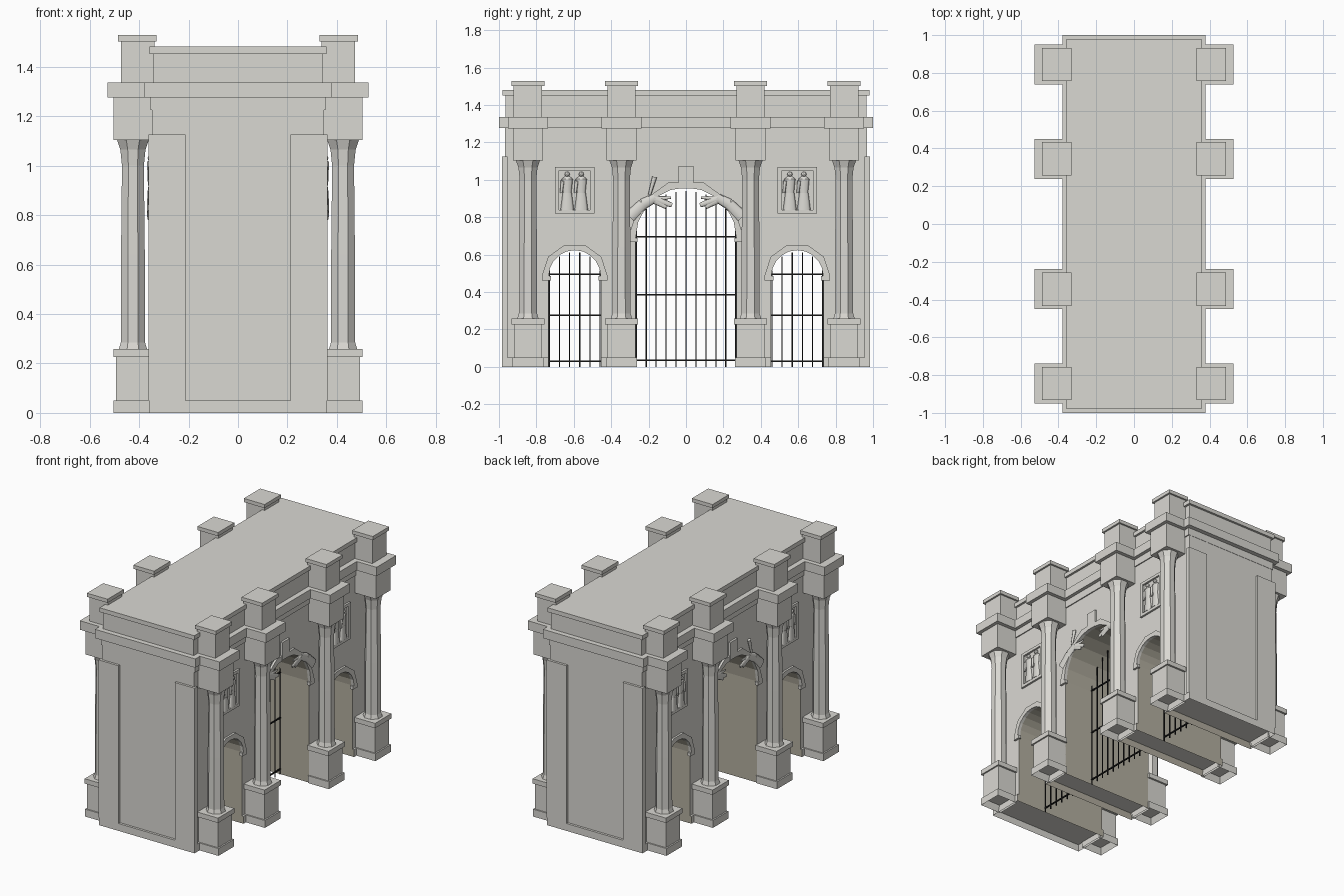
import bpy, bmesh, math
from mathutils import Vector, Matrix

if "Cube" in bpy.data.objects:
    bpy.data.objects.remove(bpy.data.objects["Cube"])


def material(name, rgb):
    m = bpy.data.materials.new(name)
    m.diffuse_color = (*rgb, 1)
    m.use_nodes = True
    m.node_tree.nodes["Principled BSDF"].inputs["Base Color"].default_value = m.diffuse_color
    return m


STONE = material("pale stone", (0.70, 0.69, 0.65))
INNER = material("passage stone", (0.45, 0.425, 0.35))
IRON = material("black iron", (0.012, 0.012, 0.012))
COLUMN_Y = (-0.845, -0.345, 0.345, 0.845)


def finish(name, bm, mats=(STONE,), mirror=False, smooth=False):
    bmesh.ops.recalc_face_normals(bm, faces=bm.faces)
    me = bpy.data.meshes.new(name)
    bm.to_mesh(me)
    bm.free()
    for m in mats:
        me.materials.append(m)
    ob = bpy.data.objects.new(name, me)
    bpy.context.collection.objects.link(ob)
    if mirror:
        ob.modifiers.new("mirror", 'MIRROR').use_axis = (True, False, False)
    if smooth:
        for p in me.polygons:
            p.use_smooth = len(p.vertices) == 4
    return ob


def box(bm, x0, x1, y0, y1, z0, z1, hollow=0, depth=0):
    m = Matrix.Translation(((x0+x1)/2, (y0+y1)/2, (z0+z1)/2)) @ Matrix.Diagonal((x1-x0, y1-y0, z1-z0, 1))
    vs = bmesh.ops.create_cube(bm, size=1, matrix=m)["verts"]
    if hollow:  # recess in the underside
        bm.normal_update()
        f = [f for f in {f for v in vs for f in v.link_faces} if f.normal.z < -0.9]
        bmesh.ops.inset_region(bm, faces=f, thickness=hollow)
        bmesh.ops.translate(bm, verts=list(f[0].verts), vec=(0, 0, depth))


def limb(bm, p, q, r0, r1, flat=0.4, sides=8):
    # tapered limb between two points, flattened in x
    p, q = Vector(p), Vector(q)
    d = (q - p).normalized()
    w = d.cross(Vector((1, 0, 0))).normalized()
    rings = []
    for c, r in ((p, r0), (q, r1)):
        rings.append([bm.verts.new(c + w*r*math.cos(a) + Vector((r*flat*math.sin(a), 0, 0)))
                      for a in (2*math.pi*i/sides for i in range(sides))])
    for i in range(sides):
        j = (i+1) % sides
        bm.faces.new((rings[0][i], rings[0][j], rings[1][j], rings[1][i]))
    bm.faces.new(rings[0])
    bm.faces.new(rings[1])


def ball(bm, c, r):
    bmesh.ops.create_icosphere(bm, subdivisions=2, radius=r, matrix=Matrix.Translation(c))


# openings: centre y, half width, spring height
ARCHES = ((-0.595, 0.14, 0.485), (0, 0.27, 0.69), (0.595, 0.14, 0.485))


def arc(cy, r, z, n=10):
    return [(cy - r*math.cos(math.pi*i/n), z + r*math.sin(math.pi*i/n)) for i in range(n+1)]


# main wall with three arched passages
bm = bmesh.new()
outline = [(-0.967, 0.045)]
for cy, r, z in ARCHES:
    outline += [(cy-r, 0.045)] + arc(cy, r, z) + [(cy+r, 0.045)]
outline += [(0.967, 0.045), (0.967, 1.28), (-0.967, 1.28)]
f = bm.faces.new([bm.verts.new((-0.347, y, z)) for y, z in outline])
ext = bmesh.ops.extrude_face_region(bm, geom=[f])["geom"]
bmesh.ops.translate(bm, verts=[v for v in ext if isinstance(v, bmesh.types.BMVert)], vec=(0.694, 0, 0))
bm.normal_update()
for f in bm.faces:
    c = f.calc_center_median()
    if abs(f.normal.x) < 0.5 and len(f.verts) == 4 and abs(c.y) < 0.8 and 0.1 < c.z < 1.1:
        f.material_index = 1
finish("arch_wall", bm, (STONE, INNER))

# shallow band under the cornice
bm = bmesh.new()
box(bm, -0.354, 0.354, -0.969, 0.969, 1.225, 1.28)
finish("architrave", bm)

# hollow footings of the four piers
bm = bmesh.new()
for y0, y1 in ((-0.983, -0.735), (-0.455, -0.27), (0.27, 0.455), (0.735, 0.983)):
    box(bm, -0.36, 0.36, y0, y1, 0, 0.05, 0.015, 0.04)
bm.normal_update()
for f in bm.faces:
    c = f.calc_center_median()
    if abs(f.normal.y) > 0.9 and abs(c.y) < 0.9:
        f.material_index = 1
finish("pier_footings", bm, (STONE, INNER))

# raised strips wrapping the four corners
bm = bmesh.new()
for s in (-1, 1):
    a, b = sorted((s*0.955, s*0.983))
    box(bm, 0.212, 0.362, a, b, 0.05, 1.125)
finish("corner_strips", bm, mirror=True)

# cornice, attic and attic cap
bm = bmesh.new()
box(bm, -0.378, 0.378, -1, 1, 1.276, 1.336)
finish("cornice", bm)
bm = bmesh.new()
box(bm, -0.342, 0.342, -0.965, 0.965, 1.336, 1.455)
finish("attic", bm)
bm = bmesh.new()
box(bm, -0.357, 0.357, -0.98, 0.98, 1.452, 1.481)
finish("attic_cap", bm)

# pedestals, entablature blocks and attic piers at each column
ped, ent, pier = bmesh.new(), bmesh.new(), bmesh.new()
for y in COLUMN_Y:
    box(ped, 0.345, 0.503, y-0.084, y+0.084, 0, 0.05, 0.02, 0.045)
    box(ped, 0.345, 0.493, y-0.075, y+0.075, 0.05, 0.23)
    box(ped, 0.345, 0.503, y-0.088, y+0.088, 0.226, 0.259)
    box(ent, 0.34, 0.503, y-0.08, y+0.08, 1.103, 1.278)
    box(ent, 0.34, 0.527, y-0.106, y+0.106, 1.275, 1.336)
    box(pier, 0.337, 0.474, y-0.076, y+0.076, 1.336, 1.507)
    box(pier, 0.33, 0.486, y-0.088, y+0.088, 1.503, 1.528)
finish("pedestals", ped, mirror=True)
finish("entablature_blocks", ent, mirror=True)
finish("attic_piers", pier, mirror=True)

# eight-sided columns with flared ends
bm = bmesh.new()
PROFILE = ((0.257, 0.062), (0.285, 0.053), (0.64, 0.052), (1.0, 0.048), (1.065, 0.055), (1.105, 0.07))
for y in COLUMN_Y:
    rings = [[bm.verts.new((0.425 + r*math.cos(a), y + r*math.sin(a), z))
              for a in (math.pi*(i+0.5)/4 for i in range(8))] for z, r in PROFILE]
    for a, b in zip(rings, rings[1:]):
        for i in range(8):
            j = (i+1) % 8
            bm.faces.new((a[i], a[j], b[j], b[i]))
    bm.faces.new(rings[0])
    bm.faces.new(rings[-1])
finish("columns", bm, mirror=True)

# raised arch bands with a faceted outer edge, imposts and keystone
bm = bmesh.new()
for (cy, r, z), w in zip(ARCHES, (0.036, 0.04, 0.036)):
    coarse = arc(cy, r+w, z, 5)
    outer = []
    for a, b in zip(coarse, coarse[1:]):
        outer += [a, ((a[0]+b[0])/2, (a[1]+b[1])/2)]
    outer.append(coarse[-1])
    inner = arc(cy, r-0.001, z)
    sec = [[bm.verts.new((x, *p)) for x, p in ((0.34, i), (0.361, i), (0.361, o), (0.34, o))]
           for i, o in zip(inner, outer)]
    for a, b in zip(sec, sec[1:]):
        for k in range(4):
            bm.faces.new((a[k], a[(k+1) % 4], b[(k+1) % 4], b[k]))
    bm.faces.new(sec[0])
    bm.faces.new(sec[-1])
    for s in (-1, 1):
        y0, y1 = sorted((cy + s*(r-0.012), cy + s*(r+w)))
        box(bm, 0.34, 0.361, y0, y1, z-0.022, z)
box(bm, 0.34, 0.362, -0.04, 0.04, 0.955, 1.075)
finish("arch_bands", bm, mirror=True)

# relief frames with pairs of robed figures
fr, fig = bmesh.new(), bmesh.new()
for cy in (-0.595, 0.595):
    for y0, y1, z0, z1 in ((-0.105, 0.105, 0.82, 0.84), (-0.105, 0.105, 1.05, 1.07),
                           (-0.105, -0.083, 0.84, 1.05), (0.083, 0.105, 0.84, 1.05)):
        box(fr, 0.34, 0.36, cy+y0, cy+y1, z0, z1)
    for y in (cy-0.04, cy+0.035):
        limb(fig, (0.35, y, 0.84), (0.35, y, 0.93), 0.036, 0.024)
        limb(fig, (0.35, y, 0.93), (0.35, y, 1.005), 0.022, 0.03)
        limb(fig, (0.35, y, 1.005), (0.35, y, 1.02), 0.03, 0.01)
        limb(fig, (0.357, y-0.025, 0.995), (0.357, y-0.032, 0.93), 0.01, 0.007, 0.8)
        ball(fig, (0.352, y, 1.03), 0.014)
finish("relief_frames", fr, mirror=True)
finish("relief_figures", fig, mirror=True, smooth=True)

# reclining winged figures above the central arch
bm = bmesh.new()
for s in (-1, 1):
    def P(y, z, x=0.355):
        return (x, s*y, z)
    limb(bm, P(0.30, 0.80), P(0.23, 0.87), 0.035, 0.03)
    limb(bm, P(0.23, 0.87), P(0.165, 0.905), 0.03, 0.024)
    limb(bm, P(0.18, 0.90), P(0.075, 0.865), 0.024, 0.012)
    limb(bm, P(0.165, 0.89), P(0.105, 0.855), 0.02, 0.012)
    limb(bm, P(0.17, 0.90), P(0.08, 0.905), 0.016, 0.006)
limb(bm, (0.358, -0.195, 0.92), (0.358, -0.168, 1.015), 0.008, 0.013, 0.8)
finish("winged_figures", bm, mirror=True, smooth=True)

# iron gates in the three passages
bm = bmesh.new()
GX = 0.13
SIDE_RAILS = (0.03, 0.275, 0.495)
for (cy, r, z), n, rails in zip(ARCHES, (5, 10, 5), (SIDE_RAILS, (0.035, 0.385, 0.695), SIDE_RAILS)):
    for i in range(n+1):
        y = (i/n*2 - 1)*(r-0.004)
        top = z + math.sqrt(max(0, r*r - y*y))*0.93
        box(bm, GX-0.003, GX+0.003, cy+y-0.003, cy+y+0.003, 0, top)
    for h in rails:
        box(bm, GX-0.004, GX+0.004, cy-r, cy+r, h-0.004, h+0.004)
finish("iron_gates", bm, (IRON,))
